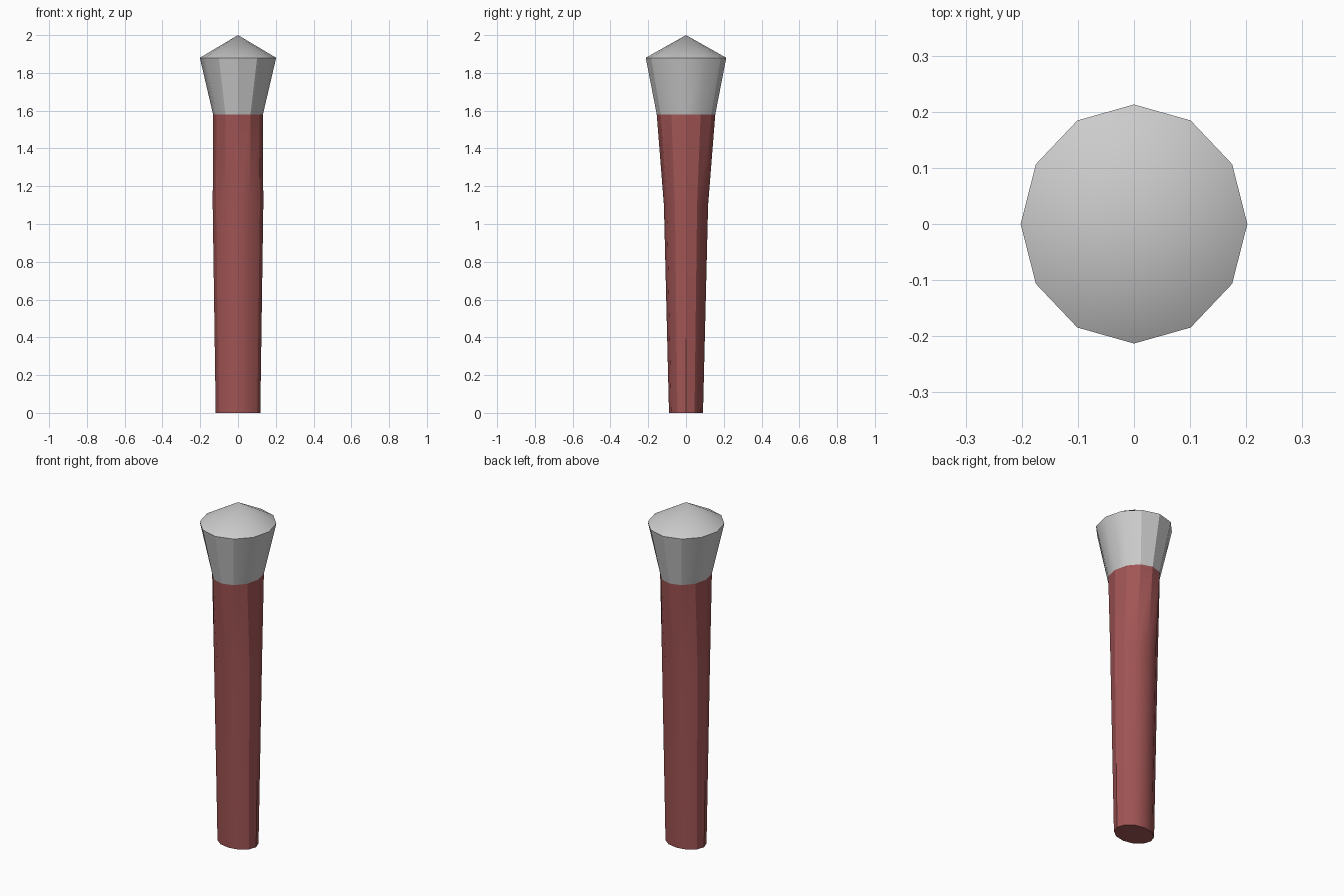
import bpy
import bmesh
from math import cos, sin, pi, radians

if "Cube" in bpy.data.objects:
    bpy.data.objects.remove(bpy.data.objects["Cube"])

SIDES = 12


def loft(name, rings, apex=None, cap_bottom=False, color=None):
    """Skin elliptical rings (z, rx, ry), optionally closed by a tip or a base."""
    bm = bmesh.new()
    loops = [[bm.verts.new((rx * cos(2 * pi * i / SIDES), ry * sin(2 * pi * i / SIDES), z))
              for i in range(SIDES)] for z, rx, ry in rings]
    for low, high in zip(loops, loops[1:]):
        for i in range(SIDES):
            j = (i + 1) % SIDES
            bm.faces.new((low[i], low[j], high[j], high[i]))
    if apex is not None:
        tip = bm.verts.new((0, 0, apex))
        for i in range(SIDES):
            bm.faces.new((loops[-1][i], loops[-1][(i + 1) % SIDES], tip))
    if cap_bottom:
        bm.faces.new(loops[0][::-1])
    mesh = bpy.data.meshes.new(name)
    bm.to_mesh(mesh)
    bm.free()
    obj = bpy.data.objects.new(name, mesh)
    bpy.context.collection.objects.link(obj)
    if color:
        mat = bpy.data.materials.new(name + "_color")
        mat.diffuse_color = color
        mat.use_nodes = True
        mat.node_tree.nodes["Principled BSDF"].inputs["Base Color"].default_value = mat.diffuse_color
        mesh.materials.append(mat)
    bpy.ops.object.select_all(action='DESELECT')
    obj.select_set(True)
    bpy.context.view_layer.objects.active = obj
    bpy.ops.object.shade_smooth_by_angle(angle=radians(29))
    return obj


# Red tapering grip, oval at the foot
loft("handle", [(0, 0.118, 0.09), (1.1, 0.134, 0.117), (1.58, 0.132, 0.155)],
     cap_bottom=True, color=(0.36, 0.09, 0.09, 1))

# Grey flared pommel with a shallow pointed top
loft("pommel", [(1.58, 0.132, 0.155), (1.88, 0.202, 0.213)], apex=2.0)
